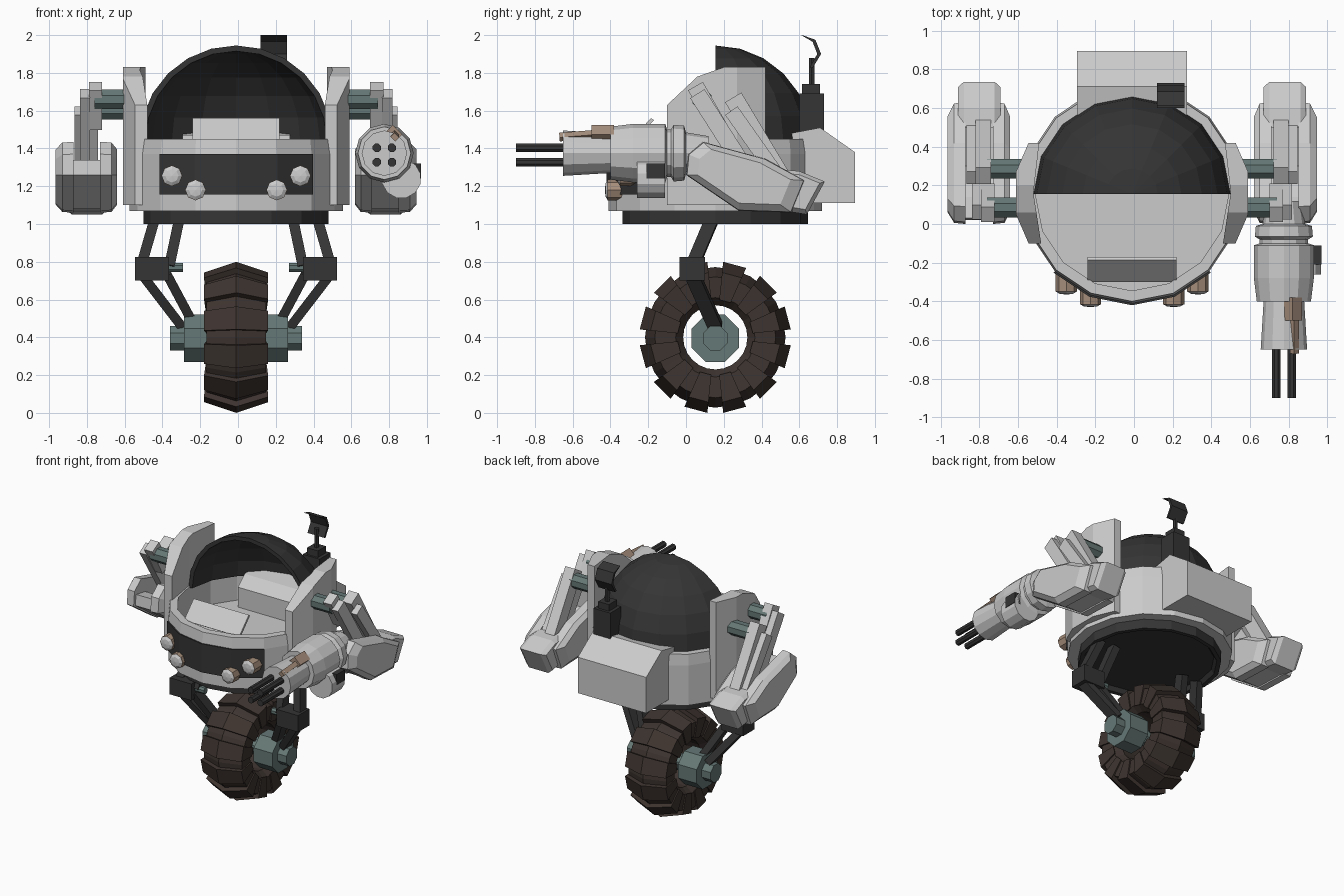
import bpy, bmesh
from math import sin, cos, pi, radians
from mathutils import Vector, Matrix

if "Cube" in bpy.data.objects:
    bpy.data.objects.remove(bpy.data.objects["Cube"])

CX = -0.01   # body centre line


def material(name, rgb):
    m = bpy.data.materials.new(name)
    m.diffuse_color = (*rgb, 1)
    m.use_nodes = True
    m.node_tree.nodes["Principled BSDF"].inputs["Base Color"].default_value = m.diffuse_color
    return m


DARK = material("dark_metal", (0.035, 0.035, 0.035))
TEAL = material("teal_metal", (0.13, 0.19, 0.18))
RUBBER = material("rubber", (0.047, 0.034, 0.029))
TAN = material("tan_metal", (0.38, 0.27, 0.20))
LENS = material("lens", (0.7, 0.7, 0.7))


def finish(name, bm, mat=None, mirror=False):
    bmesh.ops.remove_doubles(bm, verts=bm.verts, dist=1e-5)
    for side in ((1, -1) if mirror else (1,)):
        if side < 0:
            bmesh.ops.scale(bm, vec=(-1, 1, 1), verts=bm.verts)
        bmesh.ops.recalc_face_normals(bm, faces=bm.faces)
        label = name if not mirror else ("right_" if side > 0 else "left_") + name
        me = bpy.data.meshes.new(label)
        bm.to_mesh(me)
        ob = bpy.data.objects.new(label, me)
        ob.location.x = CX
        bpy.context.collection.objects.link(ob)
        if mat:
            me.materials.append(mat)
    bm.free()


AXES = {"x": lambda r, h, a: (h, r * sin(a), -r * cos(a)),
        "y": lambda r, h, a: (r * sin(a), h, r * cos(a)),
        "z": lambda r, h, a: (r * sin(a), -r * cos(a), h)}


def lathe(bm, prof, axis, c, n, a0=0.0, a1=360.0):
    """Revolve a closed (radius, height) loop; partial turns get end caps."""
    full = a1 - a0 >= 360
    steps = n if full else n + 1
    rings = []
    for i in range(steps):
        a = radians(a0 + (a1 - a0) * i / n)
        rings.append([bm.verts.new(Vector(AXES[axis](r, h, a)) + Vector(c)) for r, h in prof])
    k = len(prof)
    for i in range(n):
        A, B = rings[i], rings[(i + 1) % steps]
        for j in range(k):
            m = (j + 1) % k
            if prof[j][0] > 1e-6 or prof[m][0] > 1e-6:
                bm.faces.new((A[j], A[m], B[m], B[j]))
    if not full:
        bm.faces.new(rings[0])
        bm.faces.new(rings[-1])


def solid(name, prof, axis, c, n, mat=None, mirror=False, a0=0.0, a1=360.0):
    bm = bmesh.new()
    lathe(bm, prof, axis, c, n, a0, a1)
    finish(name, bm, mat, mirror)


def rod(name, r, h0, h1, axis, c, n=8, mat=None, mirror=False):
    off = 180 / n
    solid(name, [(0, h0), (r, h0), (r, h1), (0, h1)], axis, c, n, mat, mirror, off, 360 + off)


def prism(name, poly, layers, mat=None, mirror=False):
    """Loft a side outline (y, z) through (x, scale) layers."""
    bm = bmesh.new()
    cy = sum(p[0] for p in poly) / len(poly)
    cz = sum(p[1] for p in poly) / len(poly)
    rings = [[bm.verts.new((x, cy + (y - cy) * s, cz + (z - cz) * s)) for y, z in poly]
             for x, s in layers]
    n = len(poly)
    for A, B in zip(rings, rings[1:]):
        for j in range(n):
            bm.faces.new((A[j], A[(j + 1) % n], B[(j + 1) % n], B[j]))
    bm.faces.new(rings[0])
    bm.faces.new(rings[-1])
    finish(name, bm, mat, mirror)


def box(name, x, y, z, mat=None, mirror=False):
    prism(name, [(y[0], z[0]), (y[1], z[0]), (y[1], z[1]), (y[0], z[1])], [(x[0], 1), (x[1], 1)], mat, mirror)


def beam(name, p, q, w, d, ref=(0, 1, 0), mat=None, mirror=True):
    p, q = Vector(p), Vector(q)
    zv = (q - p).normalized()
    xv = Vector(ref).cross(zv).normalized()
    yv = zv.cross(xv)
    M = Matrix((xv * w, yv * d, q - p)).transposed().to_4x4()
    M.translation = (p + q) / 2
    bm = bmesh.new()
    bmesh.ops.create_cube(bm, size=1, matrix=M)
    finish(name, bm, mat, mirror)


# Cabin: dark base, open tub, front band
C = (0, 0.155, 0)
solid("base_plate", [(0, 1.03), (0.44, 1.03), (0.46, 1.0), (0.49, 1.0), (0.49, 1.075), (0, 1.075)], "z", C, 16, DARK)
solid("cabin_tub", [(0, 1.07), (0.565, 1.07), (0.565, 1.37), (0.555, 1.45), (0.50, 1.45), (0.50, 1.25), (0, 1.25)],
      "z", C, 16)
solid("front_band", [(0.54, 1.155), (0.575, 1.155), (0.575, 1.37), (0.54, 1.37)], "z", C, 4, DARK, False, -45, 45)

# Rear dome, open to the front
arc = [i * pi / 12 for i in range(7)]
dome = [(0.51 * cos(t), 1.44 + 0.505 * sin(t)) for t in arc] + \
       [(0.48 * cos(t), 1.44 + 0.475 * sin(t)) for t in reversed(arc)]
dome = [(0 if r < 1e-6 else r, h) for r, h in dome]
solid("rear_dome", dome, "z", C, 8, DARK, False, 90, 270)

# Raised side plates: plan outline with the upper front corner cut away
bm = bmesh.new()
plan = [(0.47, -0.10), (0.535, -0.10), (0.6, 0.05), (0.6, 0.27), (0.535, 0.42), (0.48, 0.42), (0.51, 0.16)]
face = bm.faces.new([bm.verts.new((x, y, 1.1)) for x, y in plan])
up = bmesh.ops.extrude_face_region(bm, geom=[face])["geom"]
bmesh.ops.translate(bm, vec=(0, 0, 0.73), verts=[v for v in up if isinstance(v, bmesh.types.BMVert)])
for co, no in (((0, -0.1, 1.63), (0, -0.15, 0.16)), ((0, 0.06, 1.78), (0, -0.05, 0.14))):
    cut = bmesh.ops.bisect_plane(bm, geom=bm.verts[:] + bm.edges[:] + bm.faces[:], plane_co=co, plane_no=no,
                                 clear_outer=True)["geom_cut"]
    bmesh.ops.holes_fill(bm, edges=[e for e in cut if isinstance(e, bmesh.types.BMEdge)])
finish("side_plate", bm, None, True)

# Windscreen, rear locker, sensor mast
prism("windscreen", [(-0.30, 1.44), (-0.285, 1.43), (-0.17, 1.55), (-0.185, 1.56)], [(-0.23, 1), (0.23, 1)])
prism("rear_locker", [(0.42, 1.11), (0.895, 1.11), (0.895, 1.38), (0.71, 1.51), (0.50, 1.47), (0.42, 1.40)],
      [(-0.285, 1), (0.285, 1)])
box("mast_base", (0.13, 0.27), (0.6, 0.73), (1.44, 1.69), DARK)
box("mast_collar", (0.155, 0.245), (0.615, 0.71), (1.69, 1.74), DARK)
rod("mast_stem", 0.017, 1.74, 1.88, "z", (0.2, 0.665, 0), 6, DARK)
prism("sensor_dish", [(0.61, 2.0), (0.67, 1.965), (0.695, 1.90), (0.655, 1.83), (0.67, 1.825), (0.715, 1.90),
                      (0.685, 1.975), (0.615, 2.0)], [(0.13, 1), (0.27, 1)], DARK)

# Headlights
for label, x, y, z in (("inner", 0.215, -0.43, 1.18), ("outer", 0.34, -0.365, 1.255)):
    solid(label + "_lamp", [(0, 0.015), (0.055, 0.015), (0.055, 0.12), (0, 0.12)], "y", (x, y, z), 8, TAN, True)
    solid(label + "_lens", [(0, 0), (0.035, 0.004), (0.053, 0.015), (0, 0.015)], "y", (x, y, z), 8, LENS, True)

# Wheel: tyre core with chevron lugs
W = (0, 0.155, 0.4)
core = [(0.17, -0.10), (0.21, -0.15), (0.32, -0.158), (0.372, 0), (0.32, 0.158), (0.21, 0.15), (0.17, 0.10)]
solid("tyre", core, "x", W, 24, RUBBER)
lug = [(0.20, -0.158), (0.345, -0.17), (0.402, 0), (0.345, 0.17), (0.20, 0.158), (0.3, 0)]
bm = bmesh.new()
for i in range(12):
    lathe(bm, lug, "x", W, 1, 30 * i + 6, 30 * i + 24)
finish("tyre_lugs", bm, RUBBER)
rod("axle", 0.06, -0.2, 0.2, "x", W, 8, TEAL)
solid("hub", [(0, 0.12), (0.135, 0.12), (0.135, 0.275), (0.07, 0.275), (0.07, 0.35), (0, 0.35)],
      "x", (0, 0.155, 0.395), 8, TEAL, True, 22.5, 382.5)

# Leg struts and knees
box("knee", (0.355, 0.535), (-0.035, 0.1), (0.70, 0.825), DARK, True)
rod("knee_pin", 0.025, 0.28, 0.36, "x", (0, 0.03, 0.77), 8, TEAL, True)
for label, x0, x1, x2, x3 in (("outer", 0.43, 0.505, 0.505, 0.29), ("inner", 0.30, 0.355, 0.37, 0.22)):
    beam(label + "_upper_strut", (x0, 0.14, 1.03), (x1, 0.03, 0.77), 0.055, 0.07, mat=DARK)
    beam(label + "_lower_strut", (x2, 0.03, 0.74), (x3, 0.155, 0.46), 0.05, 0.075, mat=DARK)

# Shoulders and arm links
rod("front_shoulder", 0.055, 0.56, 0.75, "x", (0, 0.085, 1.66), 8, TEAL, True)
rod("rear_shoulder", 0.055, 0.56, 0.75, "x", (0, 0.285, 1.605), 8, TEAL, True)
beam("front_link_head", (0.745, 0.05, 1.73), (0.745, 0.17, 1.52), 0.09, 0.07, (1, 0, 0))
beam("front_link", (0.80, 0.06, 1.69), (0.80, 0.36, 1.22), 0.09, 0.055, (1, 0, 0))
beam("rear_link", (0.77, 0.25, 1.67), (0.77, 0.52, 1.22), 0.10, 0.08, (1, 0, 0))
beam("link_cover", (0.83, 0.24, 1.60), (0.83, 0.48, 1.26), 0.08, 0.05, (1, 0, 0))

# Forearms: side guards, slot floor, elbow block
guard = [(0.0, 1.26), (0.01, 1.37), (0.09, 1.435), (0.42, 1.345), (0.63, 1.23), (0.56, 1.06), (0.28, 1.07)]
prism("forearm_outer_guard", guard, [(0.86, 1), (0.92, 0.98), (0.955, 0.78)], None, True)
prism("forearm_inner_guard", guard, [(0.72, 1), (0.66, 0.98), (0.63, 0.78)], None, True)
prism("forearm_floor", [(0.02, 1.26), (0.03, 1.34), (0.14, 1.32), (0.3, 1.2), (0.56, 1.2), (0.56, 1.07), (0.28, 1.08)],
      [(0.71, 1), (0.87, 1)], None, True)
prism("elbow_block", [(0.52, 1.07), (0.64, 1.05), (0.735, 1.225), (0.60, 1.28), (0.50, 1.29)],
      [(0.68, 0.8), (0.71, 1), (0.87, 1), (0.90, 0.8)], None, True)

# Right arm cannon
G = (0.785, 0, 1.375)
solid("cannon_body", [(0, 0.12), (0.09, 0.12), (0.11, 0.0), (0.145, -0.01), (0.15, -0.065), (0.125, -0.08),
                      (0.125, -0.1), (0.155, -0.11), (0.155, -0.28), (0.14, -0.40), (0.105, -0.40),
                      (0.12, -0.65), (0, -0.65)], "y", G, 12)
for i in range(4):
    rod("barrel_%d" % (i + 1), 0.024, -0.9, -0.6, "y",
        (G[0] + 0.04 * (-1) ** i, 0, 1.365 + 0.038 * (-1) ** (i // 2)), 8, DARK)
rod("ammo_drum", 0.105, -0.26, -0.11, "y", (0.875, 0, 1.24), 12)
box("drum_latch", (0.93, 0.98), (-0.21, -0.11), (1.24, 1.32), DARK)
beam("sight_block", (0.83, -0.38, 1.475), (0.83, -0.50, 1.475), 0.07, 0.07, (0.7, 0, 0.7), TAN, False)
beam("sight_blade", (0.84, -0.48, 1.475), (0.84, -0.67, 1.46), 0.035, 0.03, (0.7, 0, 0.7), TAN, False)
